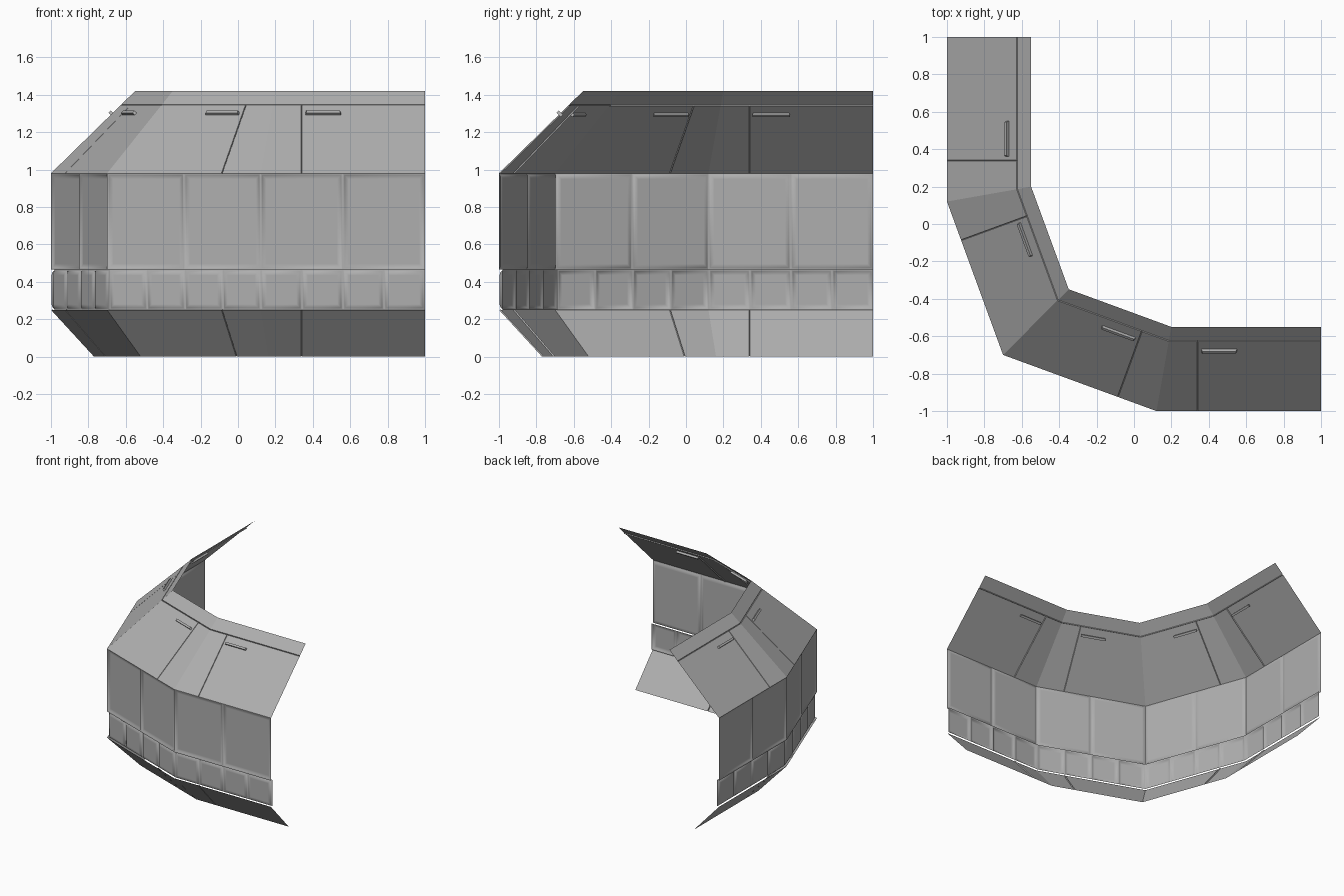
import bpy, bmesh
from mathutils import Vector

if "Cube" in bpy.data.objects:
    bpy.data.objects.remove(bpy.data.objects["Cube"])

WALL_TOP, RAIL, WALL_LOW = 0.98, 0.465, 0.25
ROOF_IN, ROOF_TOP, SKIRT_IN = 0.45, 1.42, 0.23
SEAM = 0.22     # seam distance from the bend
G = 0.0025      # groove half width
DIP = 0.008     # groove depth
UP = Vector((0, 0, 1))

grey = bpy.data.materials.new("mid_grey")
grey.diffuse_color = (0.43, 0.43, 0.43, 1)
grey.use_nodes = True
grey.node_tree.nodes["Principled BSDF"].inputs["Base Color"].default_value = grey.diffuse_color


# Plan outline inset by d: free end, first bend, middle corner
def plan(d):
    return [Vector((1, -1 + d, 0)),
            Vector((0.12 + 0.1763 * d, -1 + d, 0)),
            Vector((-0.7 + 0.78 * d, -0.7 + 0.78 * d, 0))]


# The two bays of one half: (far corner index, direction from bend, inward normal)
def bays():
    a, b, c = plan(0)
    for k, p in ((0, a), (2, c)):
        t = (p - b).normalized()
        n = Vector((-t.y, t.x, 0))
        if n.y < 0:
            n = -n
        yield k, t, n


# Mirror across the diagonal y = x, then make the object
def finish(bm, name):
    copy = bmesh.ops.duplicate(bm, geom=bm.verts[:] + bm.edges[:] + bm.faces[:])["geom"]
    for g in copy:
        if isinstance(g, bmesh.types.BMVert):
            g.co = Vector((g.co.y, g.co.x, g.co.z))
    bmesh.ops.reverse_faces(bm, faces=[g for g in copy if isinstance(g, bmesh.types.BMFace)])
    bmesh.ops.remove_doubles(bm, verts=bm.verts, dist=0.0005)
    me = bpy.data.meshes.new(name)
    bm.to_mesh(me)
    bm.free()
    me.materials.append(grey)
    bpy.context.collection.objects.link(bpy.data.objects.new(name, me))


def face(bm, pts, out):
    f = bm.faces.new([bm.verts.new(p) for p in pts])
    f.normal_update()
    if f.normal.dot(out) < 0:
        f.normal_flip()
    return f


# Sloped sheet with V grooves; rows are (inset, z, is_groove, has_cross_seam)
def sloped_sheet(name, rows, side):
    bm = bmesh.new()
    rise = Vector((rows[-1][0] - rows[0][0], rows[-1][1] - rows[0][1]))
    for k, t, n in bays():
        out = (UP * abs(rise.x) * side - n * abs(rise.y)).normalized()
        grid = []
        for d, z, groove, seam in rows:
            pl = plan(d)
            base = plan(0)[1] + n * d
            cols = [pl[1]] + [base + t * (SEAM + e) for e in (-G, 0, G)] + [pl[k]]
            line = []
            for i, p in enumerate(cols):
                p = p + UP * z
                if groove or (i == 2 and seam):
                    p = p - out * DIP
                line.append(p)
            grid.append(line)
        for r0, r1 in zip(grid, grid[1:]):
            for i in range(4):
                face(bm, (r0[i], r0[i + 1], r1[i + 1], r1[i]), out)
    finish(bm, name)


# Roof with a long seam near its inner edge
def roof_z(d):
    return WALL_TOP + (ROOF_TOP - WALL_TOP) * d / ROOF_IN


sloped_sheet("roof", [(d, roof_z(d), g, s) for d, g, s in (
    (0, False, False), (0.004, False, True), (0.375 - G, False, True),
    (0.375, True, True), (0.375 + G, False, False), (ROOF_IN, False, False))], 1)

# Lower skirt sloping in to the ground
sloped_sheet("lower_skirt", [(d, WALL_LOW * (1 - d / SKIRT_IN), False, s) for d, s in (
    (0, False), (0.004, True), (SKIRT_IN, True))], -1)


# Wall rows of soft-edged panels; steps are (inset, outward depth)
def wall(name, z0, z1, count, back, steps):
    bm = bmesh.new()
    pl = plan(back)
    for k, t, n in bays():
        for i in range(count):
            p, q = (pl[1].lerp(pl[k], j / count) for j in (i, i + 1))
            face(bm, (p + UP * z0, q + UP * z0, q + UP * z1, p + UP * z1), -n)
    panels = bm.faces[:]
    for inset, depth in steps:
        bmesh.ops.inset_individual(bm, faces=panels, thickness=inset, depth=depth,
                                   use_even_offset=True)
    for f in bm.faces:
        f.smooth = f not in panels
    finish(bm, name)


wall("upper_wall_panels", RAIL, WALL_TOP, 2, 0,
     [(0.003, 0), (0.007, -0.006), (0.008, -0.004), (0.008, -0.002), (0.004, 0)])
wall("lower_wall_panels", WALL_LOW, RAIL, 4, 0.018,
     [(0.003, 0), (0.007, 0.007), (0.008, 0.005), (0.008, 0.002), (0.004, 0)])

# Slim raised handles beside each roof seam
bm = bmesh.new()
for k, t, n in bays():
    u = (n * ROOF_IN + UP * (ROOF_TOP - WALL_TOP)).normalized()
    out = (UP * ROOF_IN - n * (ROOF_TOP - WALL_TOP)).normalized()
    mid = plan(0)[1] + t * 0.335 + n * 0.325 + UP * roof_z(0.325)
    bar = bmesh.ops.create_cube(bm, size=2)["verts"]
    for v in bar:
        x, y, z = v.co
        s = 0.9 if z > 0 else 1
        v.co = mid + t * x * 0.1 * s + u * y * 0.009 * s + out * z * 0.016
bmesh.ops.recalc_face_normals(bm, faces=bm.faces)
finish(bm, "roof_handles")
